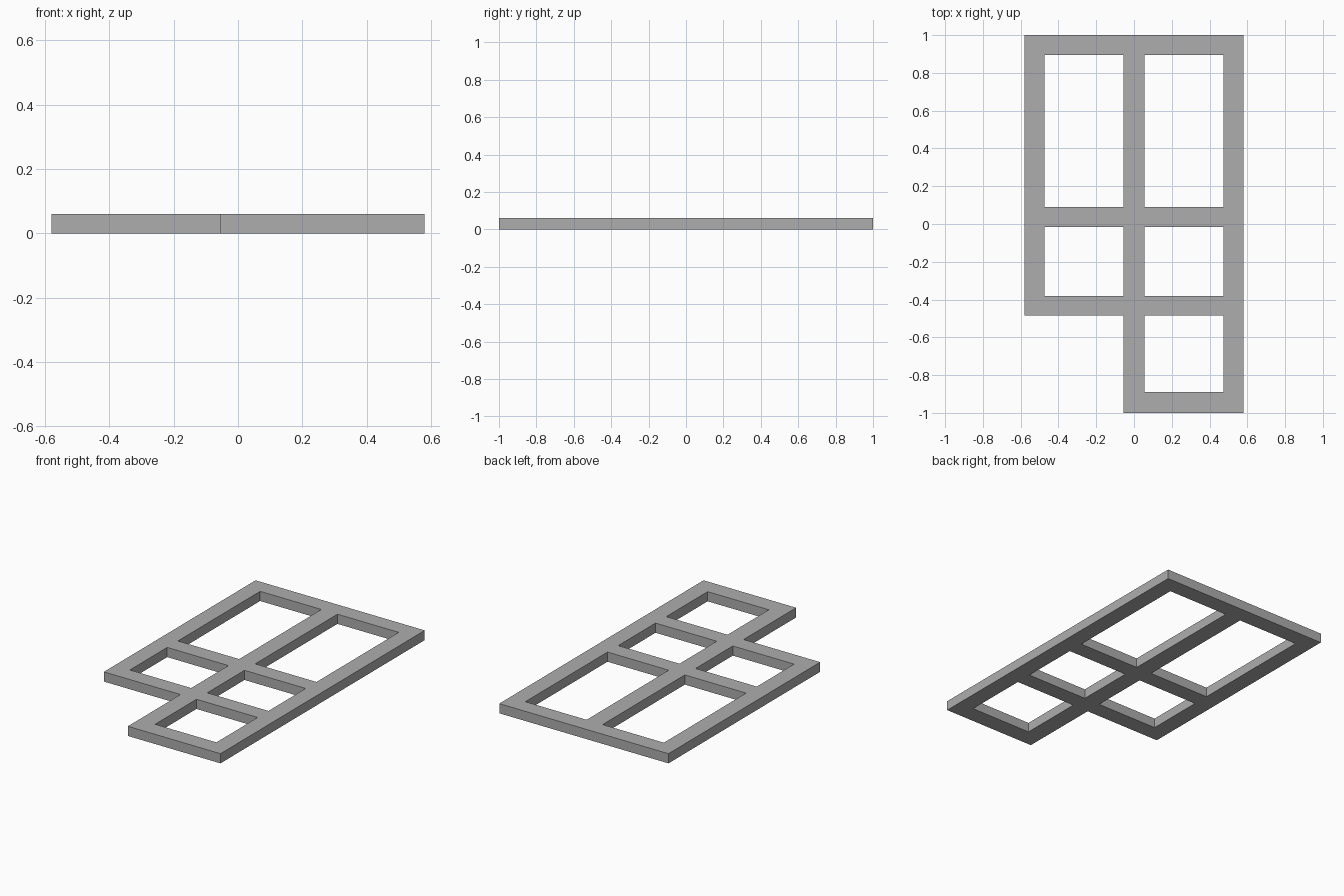
import bpy
import bmesh
import math

if "Cube" in bpy.data.objects:
    bpy.data.objects.remove(bpy.data.objects["Cube"], do_unlink=True)

# Bar edges along each axis: even intervals are bars, odd ones are openings
X_EDGES = (-0.58, -0.475, -0.055, 0.055, 0.475, 0.58)
Y_EDGES = (-1.0, -0.89, -0.485, -0.38, -0.015, 0.09, 0.895, 1.0)
THICKNESS = 0.06


def is_solid(col, row):
    opening = col % 2 == 1 and row % 2 == 1
    missing_corner = col < 2 and row < 2
    return not (opening or missing_corner)


# Plain grey material
grey = bpy.data.materials.new("plain_grey")
grey.use_nodes = True
colour = (0.42, 0.42, 0.42, 1.0)
grey.diffuse_color = colour
grey.node_tree.nodes["Principled BSDF"].inputs["Base Color"].default_value = colour

# Flat lattice footprint
bm = bmesh.new()
grid = [[bm.verts.new((x, y, 0)) for y in Y_EDGES] for x in X_EDGES]
for i in range(len(X_EDGES) - 1):
    for j in range(len(Y_EDGES) - 1):
        if is_solid(i, j):
            bm.faces.new((grid[i][j], grid[i + 1][j],
                          grid[i + 1][j + 1], grid[i][j + 1]))
bmesh.ops.delete(bm, geom=[v for v in bm.verts if not v.link_faces], context='VERTS')

# Thicken into one solid frame and merge coplanar side walls
extruded = bmesh.ops.extrude_face_region(bm, geom=bm.faces[:], use_keep_orig=True)
top_verts = [g for g in extruded["geom"] if isinstance(g, bmesh.types.BMVert)]
bmesh.ops.translate(bm, verts=top_verts, vec=(0, 0, THICKNESS))
bmesh.ops.recalc_face_normals(bm, faces=bm.faces[:])
wall_edges = [e for e in bm.edges
              if len(e.link_faces) == 2
              and all(abs(f.normal.z) < 0.5 for f in e.link_faces)
              and e.calc_face_angle() < math.radians(1)]
bmesh.ops.dissolve_edges(bm, edges=wall_edges, use_verts=False)

mesh = bpy.data.meshes.new("lattice_frame")
bm.to_mesh(mesh)
bm.free()
mesh.materials.append(grey)
frame = bpy.data.objects.new("lattice_frame", mesh)
bpy.context.collection.objects.link(frame)
